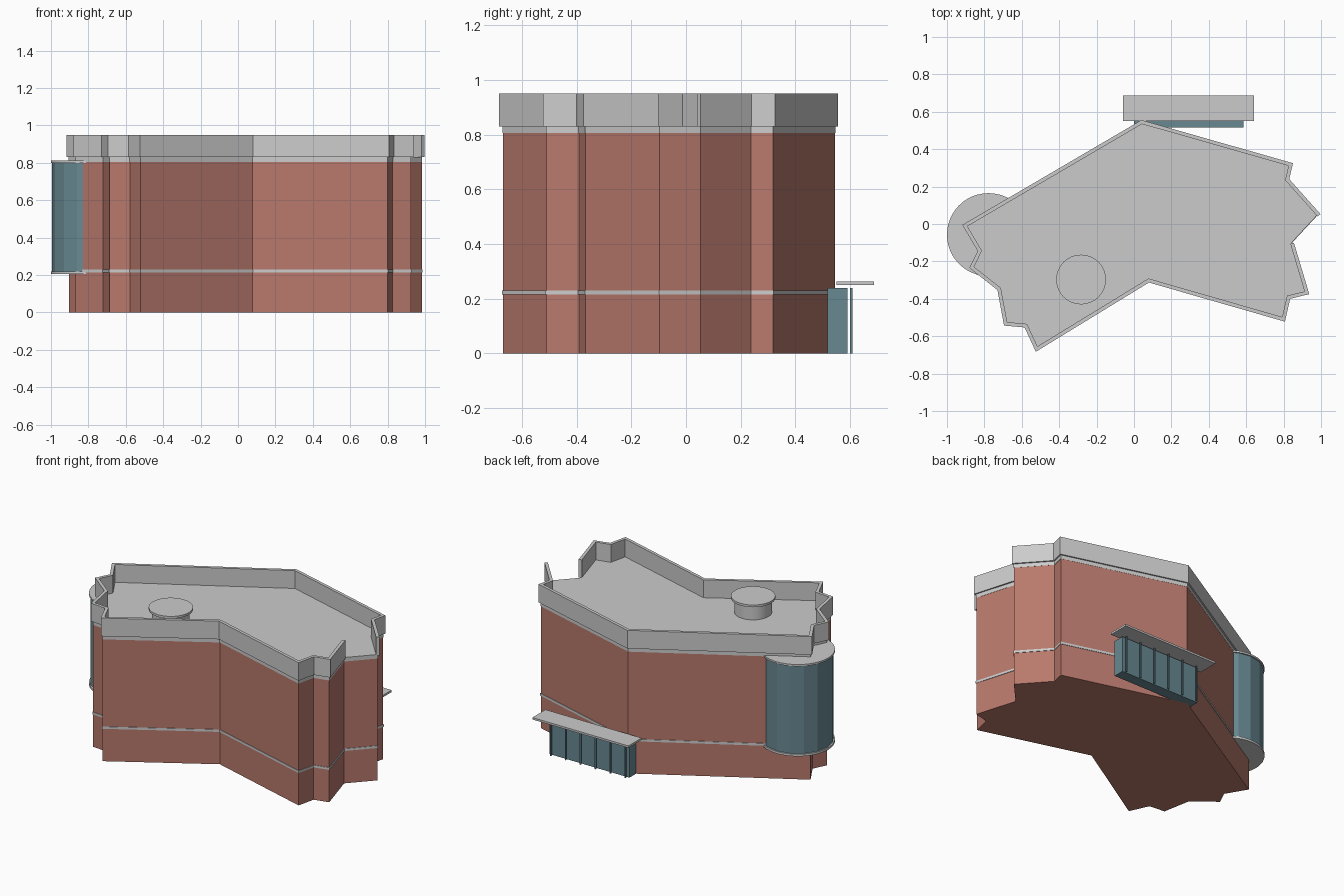
import bpy, bmesh
from math import pi
from mathutils import Vector

if "Cube" in bpy.data.objects:
    bpy.data.objects.remove(bpy.data.objects["Cube"])


def mat(name, col):
    m = bpy.data.materials.new(name)
    m.diffuse_color = (*col, 1)
    m.use_nodes = True
    m.node_tree.nodes["Principled BSDF"].inputs["Base Color"].default_value = m.diffuse_color
    return m


BRICK = mat("brick", (0.48, 0.19, 0.15))
GLASS = mat("glass", (0.14, 0.25, 0.29))

# Building footprint (clockwise); the last edge back to the start has no parapet
FOOT = [(0.855, -0.10), (0.937, -0.375), (0.835, -0.40), (0.807, -0.522),
        (0.08, -0.313), (-0.525, -0.683), (-0.585, -0.553), (-0.695, -0.543),
        (-0.73, -0.353), (-0.88, -0.235), (-0.836, -0.144), (-0.918, -0.005),
        (0.04, 0.556), (0.85, 0.325), (0.83, 0.24), (0.997, 0.053)]


def offset(pts, d, closed=True):
    """Mitred offset of a clockwise path; positive d goes outward."""
    n, out = len(pts), []
    for i in range(n):
        p = Vector(pts[i])
        a = p - Vector(pts[i - 1])
        b = Vector(pts[(i + 1) % n]) - p
        if not closed and i == 0:
            a = b
        if not closed and i == n - 1:
            b = a
        na = Vector((-a.y, a.x)).normalized()
        nb = Vector((-b.y, b.x)).normalized()
        out.append(tuple(p + (na + nb) * d / (1 + na.dot(nb))))
    return out


def finish(name, bm, material=None):
    bmesh.ops.recalc_face_normals(bm, faces=bm.faces)
    me = bpy.data.meshes.new(name)
    bm.to_mesh(me)
    bm.free()
    ob = bpy.data.objects.new(name, me)
    bpy.context.collection.objects.link(ob)
    if material:
        me.materials.append(material)
    return ob


def prism(name, pts, z0, z1, material=None):
    bm = bmesh.new()
    f = bm.faces.new([bm.verts.new((x, y, z0)) for x, y in pts])
    r = bmesh.ops.extrude_face_region(bm, geom=[f], use_keep_orig=True)
    for v in r["geom"]:
        if isinstance(v, bmesh.types.BMVert):
            v.co.z = z1
    return finish(name, bm, material)


def box(name, x0, x1, y0, y1, z0, z1, material=None):
    return prism(name, [(x0, y0), (x1, y0), (x1, y1), (x0, y1)], z0, z1, material)


def cyl(name, x, y, r, z0, z1, sides, material=None, smooth=True):
    bpy.ops.mesh.primitive_cylinder_add(vertices=sides, radius=r, depth=z1 - z0,
                                        location=(x, y, (z0 + z1) / 2))
    ob = bpy.context.object
    ob.name = name
    if material:
        ob.data.materials.append(material)
    if smooth:
        bpy.ops.object.shade_smooth_by_angle(angle=pi / 6)
    return ob


# Main body, string course and roof slab
wall = offset(FOOT, -0.010)
prism("brick_walls", wall, 0, 0.805, BRICK)
prism("string_course", offset(FOOT, -0.007), 0.215, 0.23)
prism("roof_slab", offset(FOOT, -0.009), 0.805, 0.832)

# Parapet, open on the short east edge
inner = offset(FOOT, -0.02, closed=False)
prism("parapet", FOOT + inner[::-1], 0.83, 0.95)

# Round glass bay on the west corner
BX, BY = -0.778, -0.057
cyl("bay_glass", BX, BY, 0.216, 0.22, 0.80, 16, GLASS, smooth=False)
cyl("bay_floor", BX, BY, 0.222, 0.205, 0.22, 48)
cyl("bay_roof", BX, BY, 0.222, 0.80, 0.812, 48)

# Roof drum with cap
cyl("roof_drum", -0.283, -0.297, 0.113, 0.83, 0.925, 32)
cyl("roof_drum_cap", -0.283, -0.297, 0.133, 0.925, 0.94, 32)

# Glazed entrance with canopy and thin posts at the back
box("entrance_glass", 0.0, 0.585, 0.517, 0.59, 0, 0.24, GLASS)
box("entrance_canopy", -0.06, 0.642, 0.55, 0.687, 0.25, 0.263)
for i in range(6):
    x = 0.02 + i * 0.109
    box(f"entrance_post_{i + 1}", x - 0.004, x + 0.004, 0.600, 0.608, 0, 0.24, GLASS)
